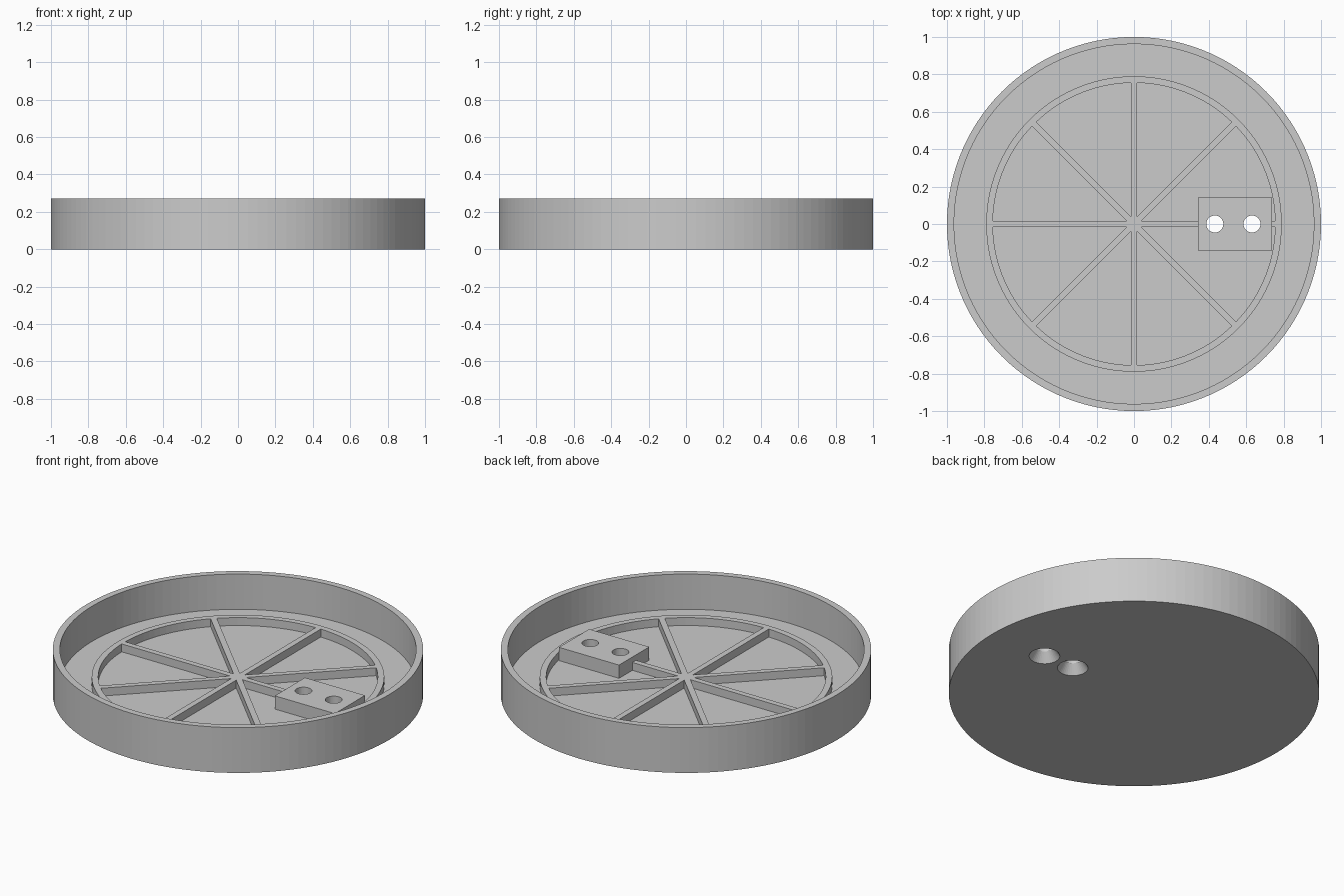
import bpy, bmesh
from math import sin, cos, asin, pi

cube = bpy.data.objects.get("Cube")
if cube:
    bpy.data.objects.remove(cube, do_unlink=True)

HEIGHT, FLOOR, RIB_TOP, BLOCK_TOP = 0.27, 0.06, 0.107, 0.139
RIB_HALF = 0.017
SEGMENTS = 120

grey = bpy.data.materials.new("plain grey")
grey.use_nodes = True
grey.diffuse_color = (0.6, 0.6, 0.6, 1)
grey.node_tree.nodes["Principled BSDF"].inputs["Base Color"].default_value = (0.6, 0.6, 0.6, 1)


def arc(radius, start=0, end=2 * pi, count=SEGMENTS, closed=True):
    steps = count if closed else count - 1
    return [(radius * cos(start + (end - start) * i / steps),
             radius * sin(start + (end - start) * i / steps)) for i in range(count)]


def prism(name, outline, z0, z1, top_outline=None):
    """Solid between a flat outline at z0 and the same (or another) outline at z1."""
    bm = bmesh.new()
    low = [bm.verts.new((x, y, z0)) for x, y in outline]
    high = [bm.verts.new((x, y, z1)) for x, y in top_outline or outline]
    bm.faces.new(low[::-1])
    bm.faces.new(high)
    for i in range(len(low)):
        j = (i + 1) % len(low)
        bm.faces.new((low[i], low[j], high[j], high[i]))
    mesh = bpy.data.meshes.new(name)
    bm.to_mesh(mesh)
    bm.free()
    mesh.materials.append(grey)
    obj = bpy.data.objects.new(name, mesh)
    bpy.context.collection.objects.link(obj)
    return obj


def combine(target, tool, operation):
    """Join a solid to the target or cut it away, then discard it."""
    mod = target.modifiers.new(operation.lower(), "BOOLEAN")
    mod.operation, mod.solver, mod.object = operation, "EXACT", tool
    bpy.context.view_layer.objects.active = target
    bpy.ops.object.modifier_apply(modifier=mod.name)
    bpy.data.objects.remove(tool, do_unlink=True)


# Round dish with a thin wall
dish = prism("round_dish", arc(1.0), 0, HEIGHT)
combine(dish, prism("recess", arc(0.962), FLOOR, HEIGHT + 0.1), "DIFFERENCE")

# Raised disc, hollowed by eight pockets to leave the ring and spokes
combine(dish, prism("raised_disc", arc(0.79), FLOOR / 2, RIB_TOP), "UNION")
pocket_radius = 0.755
inset = asin(RIB_HALF / pocket_radius)
apex = RIB_HALF / sin(pi / 8)
for k in range(8):
    a = k * pi / 4
    outline = [(apex * cos(a + pi / 8), apex * sin(a + pi / 8))]
    outline += arc(pocket_radius, a + inset, a + pi / 4 - inset, 16, closed=False)
    combine(dish, prism("pocket", outline, FLOOR, RIB_TOP + 0.1), "DIFFERENCE")

# Mounting block
x0, x1, y = 0.342, 0.738, 0.142
block = prism("mounting_block", [(x0, -y), (x1, -y), (x1, y), (x0, y)], FLOOR / 2, BLOCK_TOP)
combine(dish, block, "UNION")

# Two screw holes, countersunk from below
SINK_DEPTH, HOLE, SINK = 0.055, 0.0455, 0.083
for x in (0.432, 0.631):
    def ring(radius):
        return [(x + px, py) for px, py in arc(radius, count=40)]
    combine(dish, prism("hole", ring(HOLE), -0.1, HEIGHT), "DIFFERENCE")
    wide = 2 * SINK - HOLE
    combine(dish, prism("countersink", ring(wide), -SINK_DEPTH, SINK_DEPTH, ring(HOLE)),
            "DIFFERENCE")
